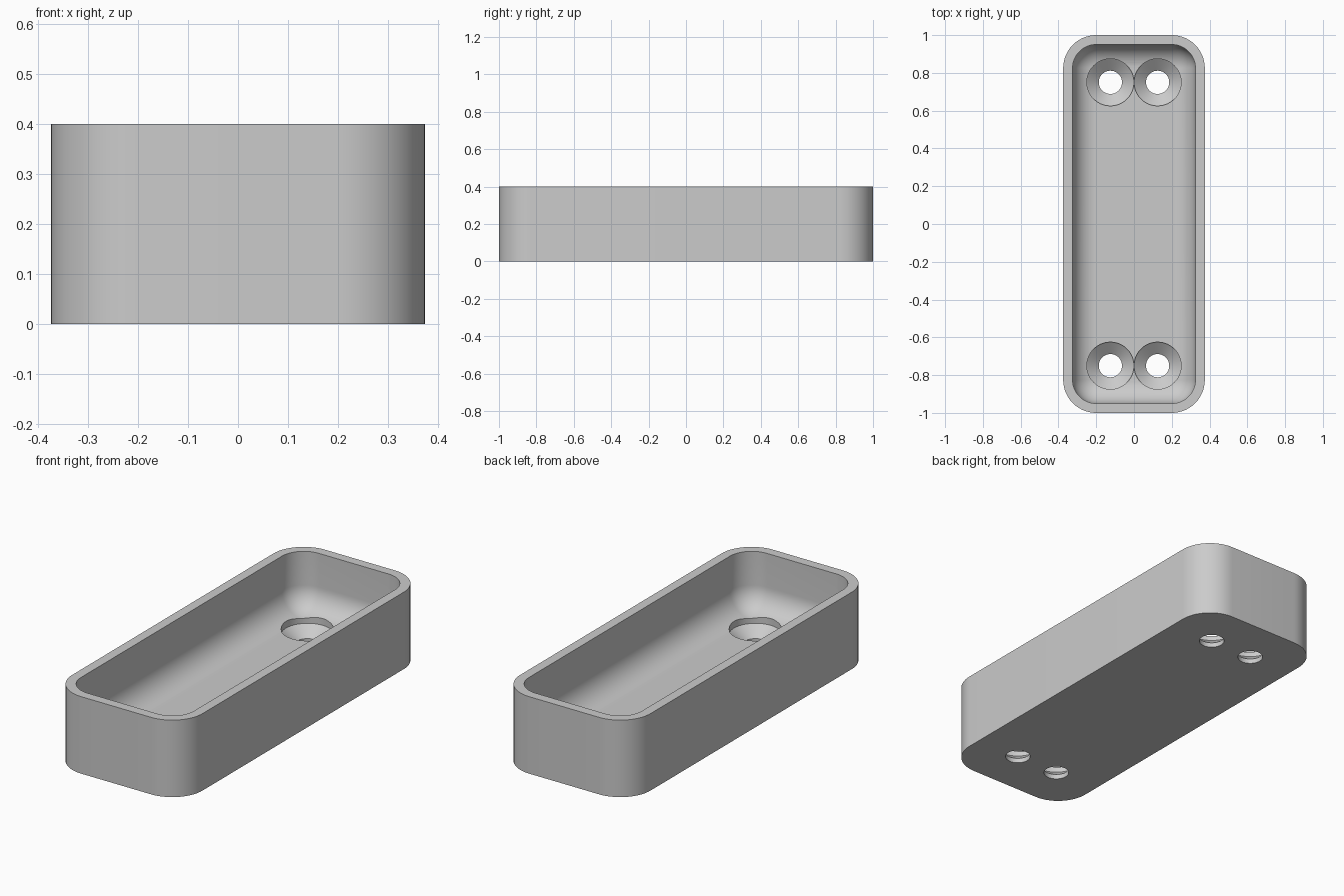
import bpy, bmesh
from math import sin, cos, pi, radians

cube = bpy.data.objects.get("Cube")
if cube:
    bpy.data.objects.remove(cube, do_unlink=True)

HEIGHT, FLOOR = 0.4, 0.1
CORE_X, CORE_Y = 0.2, 0.825        # centres of the rounded corners
OUTER_R, INNER_R = 0.175, 0.125
CORNER_STEPS, FILLET_STEPS, HOLE_SIDES = 14, 14, 64

grey = bpy.data.materials.new("plain grey")
grey.use_nodes = True
colour = (0.6, 0.6, 0.6, 1)
grey.diffuse_color = colour
grey.node_tree.nodes["Principled BSDF"].inputs["Base Color"].default_value = colour


def rounded_loop(radius, z):
    """Rounded rectangle around the four corner centres."""
    points = []
    for quarter, (sx, sy) in enumerate([(1, 1), (-1, 1), (-1, -1), (1, -1)]):
        for i in range(CORNER_STEPS + 1):
            a = (quarter + i / CORNER_STEPS) * pi / 2
            points.append((sx * CORE_X + radius * cos(a), sy * CORE_Y + radius * sin(a), z))
    return points


def circle_loop(x, y, radius, z):
    angles = [2 * pi * i / HOLE_SIDES for i in range(HOLE_SIDES)]
    return [(x + radius * cos(a), y + radius * sin(a), z) for a in angles]


def skin(bm, loops):
    """Bridge matching loops and cap both ends."""
    rings = [[bm.verts.new(p) for p in loop] for loop in loops]
    for low, high in zip(rings, rings[1:]):
        for i in range(len(low)):
            j = (i + 1) % len(low)
            bm.faces.new((low[i], low[j], high[j], high[i]))
    bm.faces.new(rings[0][::-1])
    bm.faces.new(rings[-1])


def make_object(name, bm):
    bmesh.ops.remove_doubles(bm, verts=bm.verts, dist=1e-5)
    bmesh.ops.recalc_face_normals(bm, faces=bm.faces)
    mesh = bpy.data.meshes.new(name)
    bm.to_mesh(mesh)
    bm.free()
    mesh.materials.append(grey)
    obj = bpy.data.objects.new(name, mesh)
    bpy.context.collection.objects.link(obj)
    return obj


# Tray: outer wall, flat rim, inner wall and filleted floor
profile = [(OUTER_R, 0), (OUTER_R, HEIGHT), (INNER_R, HEIGHT)]
for i in range(FILLET_STEPS + 1):
    a = i / FILLET_STEPS * pi / 2
    profile.append((INNER_R * cos(a), FLOOR + INNER_R * (1 - sin(a))))
bm = bmesh.new()
skin(bm, [rounded_loop(r, z) for r, z in profile])
tray = make_object("tray", bm)

# Countersunk screw holes, a pair at each end
hole_profile = [(0.0615, -0.05), (0.0615, 0.025), (0.1245, 0.075), (0.1245, 0.2)]
bm = bmesh.new()
for x in (-0.125, 0.125):
    for y in (-0.75, 0.75):
        skin(bm, [circle_loop(x, y, r, z) for r, z in hole_profile])
cutter = make_object("screw_hole_cutter", bm)
cutter.hide_render = True

cut = tray.modifiers.new("screw holes", "BOOLEAN")
cut.operation = "DIFFERENCE"
cut.solver = "EXACT"
cut.object = cutter

bpy.ops.object.select_all(action="DESELECT")
tray.select_set(True)
bpy.context.view_layer.objects.active = tray
bpy.ops.object.modifier_apply(modifier=cut.name)
bpy.data.objects.remove(cutter, do_unlink=True)
bpy.ops.object.shade_smooth_by_angle(angle=radians(30))
